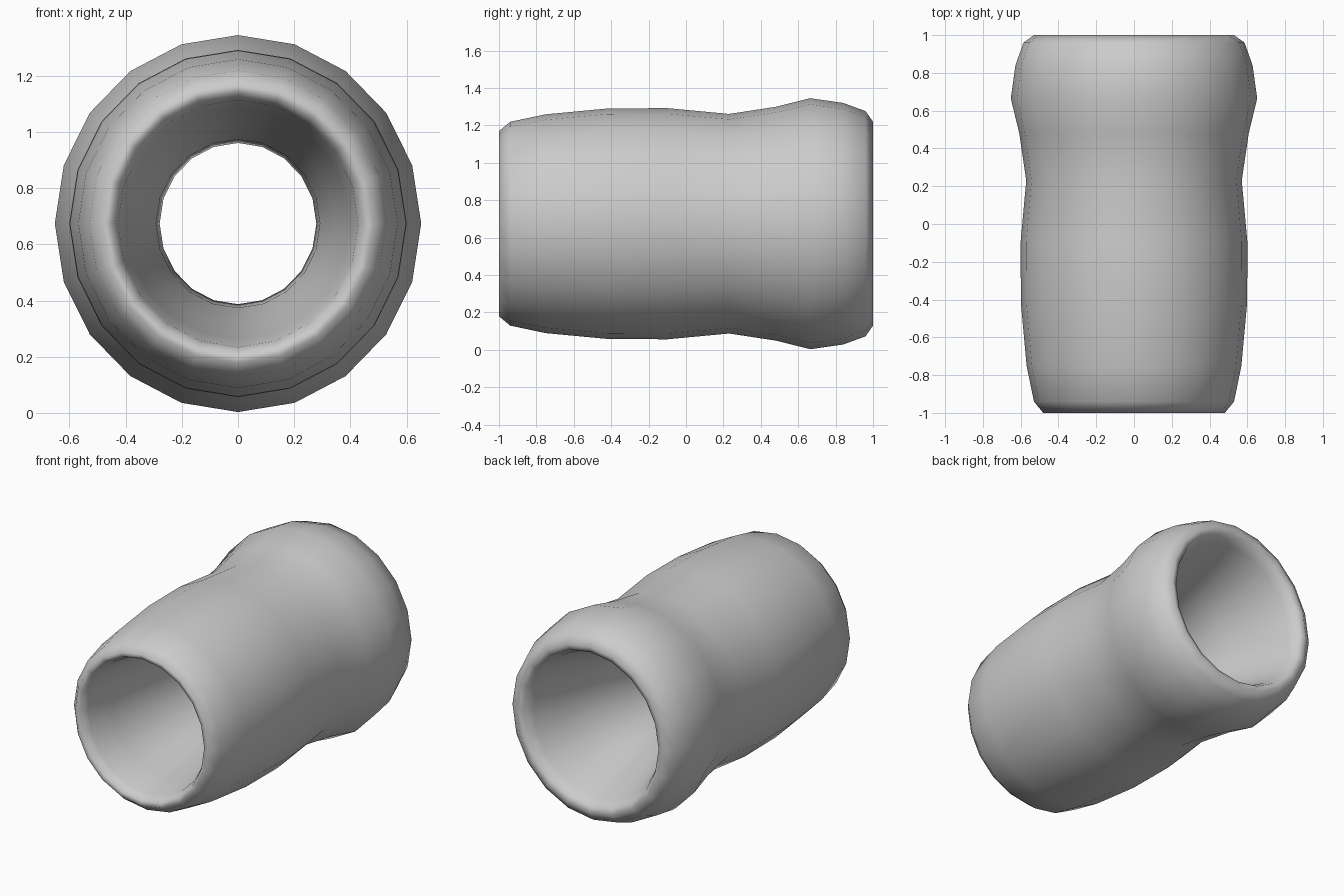
import bpy, bmesh, math

if "Cube" in bpy.data.objects:
    bpy.data.objects.remove(bpy.data.objects["Cube"])

SIDES = 20
CENTRE_Z = 0.674
X_SCALE = 0.972   # section is slightly narrower than tall

# closed lathe profile as (y, radius): outer skin front to back, then bore back to front
profile = [
    (-1.0, 0.495), (-0.94, 0.545), (-0.75, 0.585), (-0.42, 0.616), (-0.10, 0.618),
    (0.23, 0.587), (0.48, 0.625), (0.665, 0.671), (0.84, 0.646), (0.96, 0.602),
    (1.0, 0.545),
    (0.985, 0.505), (0.92, 0.475), (0.75, 0.425), (0.50, 0.35), (0.20, 0.287),
    (-0.10, 0.30), (-0.42, 0.355), (-0.75, 0.41), (-0.94, 0.44), (-0.995, 0.465),
]

# hollow waisted tube
bm = bmesh.new()
rings = []
for y, r in profile:
    rings.append([bm.verts.new((X_SCALE * r * math.sin(2 * math.pi * i / SIDES), y,
                                CENTRE_Z + r * math.cos(2 * math.pi * i / SIDES)))
                  for i in range(SIDES)])
for k, ring in enumerate(rings):
    nxt = rings[(k + 1) % len(rings)]
    for i in range(SIDES):
        j = (i + 1) % SIDES
        bm.faces.new((ring[i], ring[j], nxt[j], nxt[i])).smooth = True
bmesh.ops.recalc_face_normals(bm, faces=bm.faces[:])

mesh = bpy.data.meshes.new("waisted_tube")
bm.to_mesh(mesh)
bm.free()
tube = bpy.data.objects.new("waisted_tube", mesh)
bpy.context.collection.objects.link(tube)
